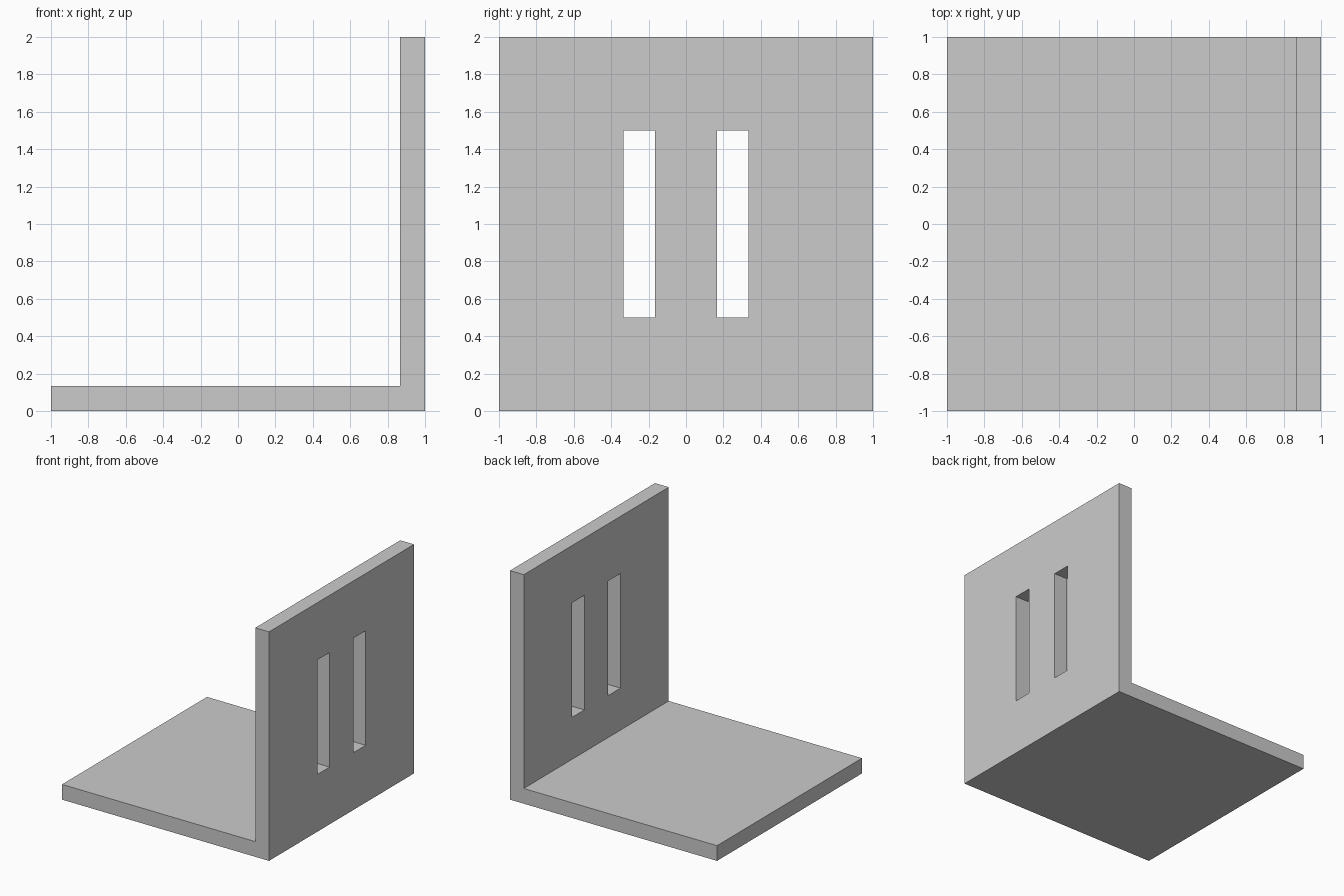
import bpy
import bmesh
from mathutils import Vector

if "Cube" in bpy.data.objects:
    bpy.data.objects.remove(bpy.data.objects["Cube"])

T = 0.133  # plate thickness


def make_object(name, bm):
    bmesh.ops.recalc_face_normals(bm, faces=bm.faces)
    mesh = bpy.data.meshes.new(name)
    bm.to_mesh(mesh)
    bm.free()
    obj = bpy.data.objects.new(name, mesh)
    bpy.context.collection.objects.link(obj)
    return obj


def extrude_profile(name, points, offset):
    bm = bmesh.new()
    face = bm.faces.new([bm.verts.new(p) for p in points])
    ext = bmesh.ops.extrude_face_region(bm, geom=[face], use_keep_orig=True)
    verts = [g for g in ext["geom"] if isinstance(g, bmesh.types.BMVert)]
    bmesh.ops.translate(bm, verts=verts, vec=Vector(offset))
    return make_object(name, bm)


# L-shaped bracket: base plate and upright wall in one profile
profile = [(-1, 0), (1, 0), (1, 2), (1 - T, 2), (1 - T, T), (-1, T)]
bracket = extrude_profile("angle_bracket", [(x, -1, z) for x, z in profile], (0, 2, 0))

# Two vertical slots through the wall
for side in (-1, 1):
    y0, y1 = side * 0.165, side * 0.334
    slot = [(0.7, y0, 0.5), (0.7, y1, 0.5), (0.7, y1, 1.5), (0.7, y0, 1.5)]
    cutter = extrude_profile("slot_cutter", slot, (0.5, 0, 0))
    cutter.hide_render = True
    mod = bracket.modifiers.new("slot", 'BOOLEAN')
    mod.operation = 'DIFFERENCE'
    mod.solver = 'EXACT'
    mod.object = cutter
    bpy.context.view_layer.objects.active = bracket
    bpy.ops.object.modifier_apply(modifier=mod.name)
    bpy.data.objects.remove(cutter)
